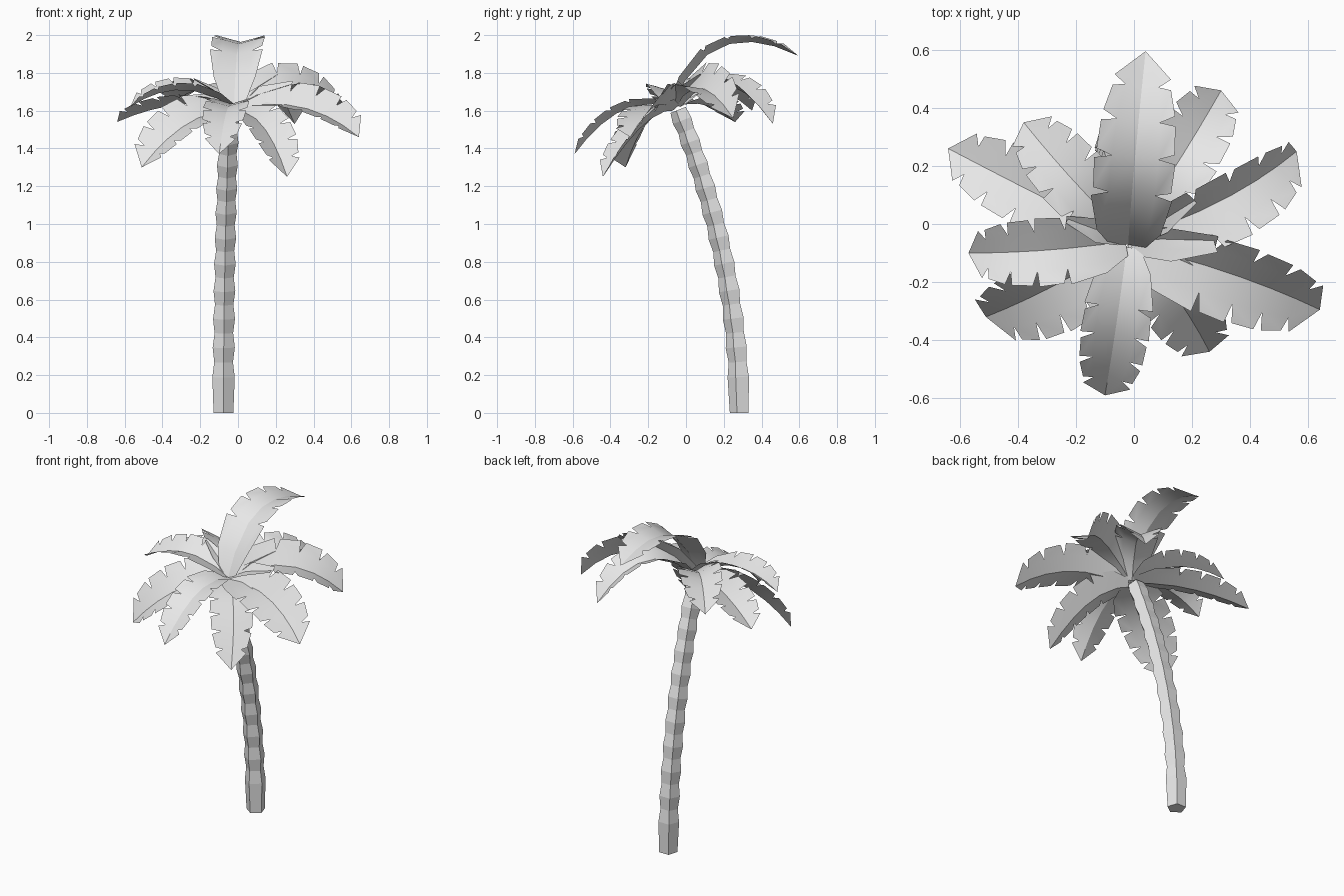
import bpy, bmesh, math
from mathutils import Vector, Matrix

cube = bpy.data.objects.get("Cube")
if cube:
    bpy.data.objects.remove(cube, do_unlink=True)

# One plain material
grey = bpy.data.materials.new("light_grey")
grey.use_nodes = True
grey.diffuse_color = (0.8, 0.8, 0.8, 1)
grey.node_tree.nodes["Principled BSDF"].inputs["Base Color"].default_value = (0.8, 0.8, 0.8, 1)


def finish(bm, name, smooth):
    mesh = bpy.data.meshes.new(name)
    bm.to_mesh(mesh)
    bm.free()
    mesh.materials.append(grey)
    obj = bpy.data.objects.new(name, mesh)
    bpy.context.collection.objects.link(obj)
    if smooth:
        bpy.ops.object.select_all(action='DESELECT')
        obj.select_set(True)
        bpy.context.view_layer.objects.active = obj
        bpy.ops.object.shade_smooth_by_angle(angle=math.radians(30))


# Trunk: five-sided rings, alternately wide and narrow, along a leaning curve
def build_trunk():
    bm = bmesh.new()
    heights = [0] + [0.19 + 0.08 * k - 0.0006 * k * k for k in range(22)]
    rings = []
    for i, z in enumerate(heights):
        centre = Vector((-0.077 + 0.012 * z * z, 0.287 - 0.126 * z * z, z))
        along = Vector((0.024 * z, -0.252 * z, 1)).normalized()
        across = Vector((1, 0, 0))
        back = along.cross(across).normalized()
        r = 0.055 if i == 0 else (0.063 if i % 2 else 0.053)
        r *= 1 - 0.06 * z
        angles = [math.radians(72 * k - 90) for k in range(5)]
        rings.append([bm.verts.new(centre + r * (across * math.cos(a) + back * math.sin(a)))
                      for a in angles])
    for low, high in zip(rings, rings[1:]):
        for k in range(5):
            n = (k + 1) % 5
            bm.faces.new((low[k], low[n], high[n], high[k]))
    bm.faces.new(rings[0][::-1])
    bm.faces.new(rings[-1])
    finish(bm, "trunk", False)


STATIONS = [0, 0.15, 0.38, 0.56, 0.72, 0.86, 1]
WIDTHS = [0.42, 0.82, 1.0, 1.0, 0.92, 0.72, 0]


# Frond: leaf folded up along a curved midrib, with notched edges
def build_frond(name, base, mid, tip, width, fold, roll):
    base, mid, tip = Vector(base), Vector(mid), Vector(tip)
    heading = tip - base
    side = Vector((-heading.y, heading.x, 0)).normalized()

    def rib(t):
        return (base * (1 - t) * (1 - 2 * t) + mid * 4 * t * (1 - t)
                + tip * t * (2 * t - 1))

    def point(t, w, sign):
        tangent = (rib(t + 0.01) - rib(t - 0.01)).normalized()
        turn = Matrix.Rotation(roll + fold * sign, 3, tangent)
        flat = (side - tangent * side.dot(tangent)).normalized()
        return rib(t) + (turn @ flat) * (sign * w * width)

    bm = bmesh.new()
    spine = [bm.verts.new(rib(t)) for t in STATIONS]
    last = len(STATIONS) - 1
    for sign in (1, -1):
        def add(t, w):
            return bm.verts.new(point(t, w, sign))

        def face(*verts):
            bm.faces.new(verts if sign < 0 else verts[::-1])

        inner = [add(t + 0.005, w * 0.6) for t, w in zip(STATIONS[:-1], WIDTHS)]
        start = [add(t + (0.035 if i > 1 else 0.01), w)
                 for i, (t, w) in enumerate(zip(STATIONS[:-1], WIDTHS))]
        for i in range(last):
            if i == last - 1:
                face(spine[i], inner[i], spine[last])
                face(inner[i], start[i], spine[last])
                continue
            # Neighbouring blades share the inner rail and part at the edge
            end = start[1] if i == 0 else add(STATIONS[i + 1] - 0.005, WIDTHS[i + 1] * 1.04)
            face(spine[i], inner[i], inner[i + 1], spine[i + 1])
            face(inner[i], start[i], end, inner[i + 1])
    finish(bm, name, True)


# name, base, middle, tip, half width, fold, roll
FRONDS = [
    ("top", (-0.02, -0.07, 1.62), (0, 0.19, 1.94), (0.04, 0.595, 1.89), 0.14, 0.27, 0),
    ("back_left", (-0.01, -0.03, 1.62), (0.15, 0.21, 1.74), (0.3, 0.46, 1.53), 0.135, 0.4, 0),
    ("left", (-0.02, -0.05, 1.62), (0.3, 0.08, 1.72), (0.56, 0.25, 1.56), 0.15, 0.6, 0.45),
    ("front_left", (-0.02, -0.07, 1.61), (0.33, -0.17, 1.62), (0.64, -0.295, 1.46), 0.16, 0.4, 0.45),
    ("front_left_low", (-0.02, -0.07, 1.6), (0.13, -0.23, 1.52), (0.26, -0.44, 1.25), 0.135, 0.4, 0.22),
    ("front", (-0.025, -0.08, 1.62), (-0.06, -0.34, 1.60), (-0.1, -0.59, 1.37), 0.12, 0.3, 0),
    ("front_right_low", (-0.03, -0.07, 1.6), (-0.27, -0.21, 1.53), (-0.51, -0.32, 1.30), 0.16, 0.4, -0.45),
    ("right", (-0.03, -0.06, 1.62), (-0.3, -0.09, 1.71), (-0.57, -0.1, 1.62), 0.125, 0.42, -0.12),
    ("back_right", (-0.03, -0.05, 1.62), (-0.33, 0.1, 1.63), (-0.64, 0.26, 1.54), 0.135, 0.35, 0),
    ("back_right_high", (-0.03, -0.03, 1.62), (-0.2, 0.14, 1.71), (-0.38, 0.35, 1.6), 0.13, 0.4, 0.1),
]

build_trunk()
for spec in FRONDS:
    build_frond(spec[0] + "_frond", *spec[1:])
